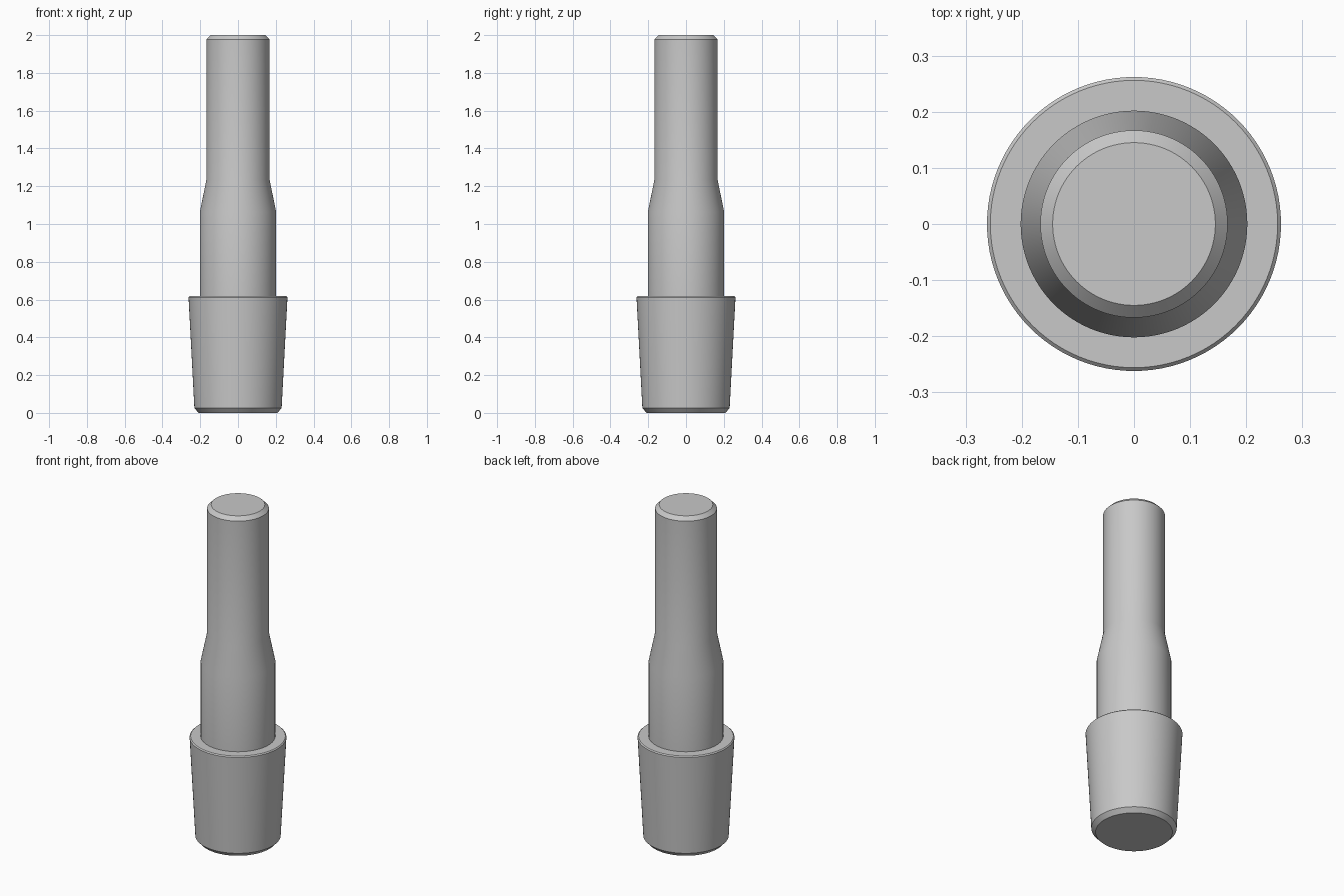
import bpy
import bmesh
from math import cos, sin, tau, radians

SIDES = 96

cube = bpy.data.objects.get("Cube")
if cube:
    bpy.data.objects.remove(cube, do_unlink=True)

# Plain grey metal
grey = bpy.data.materials.new("grey_metal")
grey.use_nodes = True
colour = (0.58, 0.58, 0.58, 1)
grey.diffuse_color = colour
grey.node_tree.nodes["Principled BSDF"].inputs["Base Color"].default_value = colour


def turned_part(name, profile):
    """Closed solid of revolution from (radius, height) points, bottom to top."""
    bm = bmesh.new()
    rings = [[bm.verts.new((r * cos(tau * i / SIDES), r * sin(tau * i / SIDES), z))
              for i in range(SIDES)] for r, z in profile]
    for low, high in zip(rings, rings[1:]):
        for i in range(SIDES):
            j = (i + 1) % SIDES
            bm.faces.new((low[i], low[j], high[j], high[i]))
    bm.faces.new(rings[0][::-1])
    bm.faces.new(rings[-1])
    mesh = bpy.data.meshes.new(name)
    bm.to_mesh(mesh)
    bm.free()
    mesh.materials.append(grey)
    obj = bpy.data.objects.new(name, mesh)
    bpy.context.collection.objects.link(obj)
    bpy.ops.object.select_all(action="DESELECT")
    obj.select_set(True)
    bpy.context.view_layer.objects.active = obj
    bpy.ops.object.shade_smooth_by_angle(angle=radians(30))
    return obj


# Tapered plug with chamfered rims, stepping in to the thick neck,
# which narrows to a straight chamfered shank
turned_part("tapered_pin", [
    (0.208, 0.0), (0.231, 0.025),        # bottom chamfer
    (0.262, 0.612), (0.256, 0.618),      # taper and upper rim
    (0.202, 0.618), (0.202, 1.065),      # shoulder and neck
    (0.167, 1.235), (0.167, 1.978),      # narrowing and shank
    (0.145, 2.0),                        # top chamfer
])
